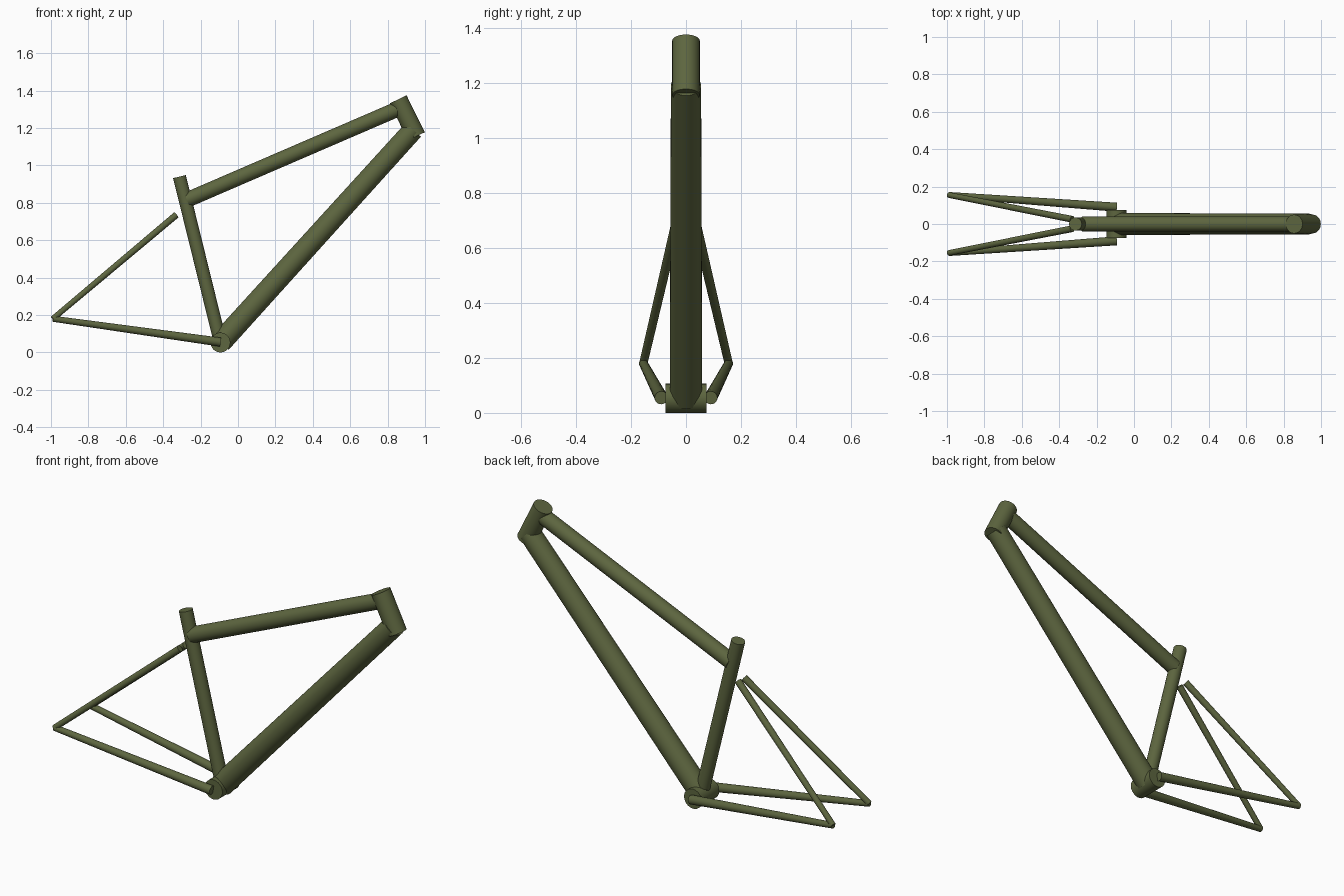
import bpy
import bmesh
from mathutils import Vector, Matrix

cube = bpy.data.objects.get("Cube")
if cube:
    bpy.data.objects.remove(cube, do_unlink=True)

# Single paint colour
OLIVE = (0.11, 0.132, 0.05, 1)
paint = bpy.data.materials.new("olive green paint")
paint.use_nodes = True
paint.diffuse_color = OLIVE
bsdf = next(n for n in paint.node_tree.nodes if n.type == 'BSDF_PRINCIPLED')
bsdf.inputs["Base Color"].default_value = OLIVE
bsdf.inputs["Roughness"].default_value = 0.6


def tube(name, start, end, r_start, r_end=None, sides=32):
    """Capped round tube between two points, optionally tapered."""
    start, end = Vector(start), Vector(end)
    axis = end - start
    turn = axis.to_track_quat('Z', 'Y').to_matrix().to_4x4()
    bm = bmesh.new()
    bmesh.ops.create_cone(
        bm, cap_ends=True, segments=sides, radius1=r_start,
        radius2=r_end or r_start, depth=axis.length,
        matrix=Matrix.Translation((start + end) / 2) @ turn)
    for face in bm.faces:
        face.smooth = len(face.verts) == 4
    for edge in bm.edges:
        edge.smooth = all(len(f.verts) == 4 for f in edge.link_faces)
    mesh = bpy.data.meshes.new(name)
    bm.to_mesh(mesh)
    bm.free()
    mesh.materials.append(paint)
    obj = bpy.data.objects.new(name, mesh)
    bpy.context.collection.objects.link(obj)
    return obj


# Main triangle
bracket = Vector((-0.094, 0, 0.053))
tube("bottom_bracket", bracket - Vector((0, 0.075, 0)),
     bracket + Vector((0, 0.075, 0)), 0.053)
tube("seat_tube", bracket, (-0.313, 0, 0.94), 0.035)
tube("head_tube", (0.954, 0, 1.155), (0.856, 0, 1.353), 0.05)
tube("top_tube", (-0.273, 0, 0.815), (0.863, 0, 1.305), 0.041)
tube("down_tube", bracket, (0.937, 0, 1.19), 0.059, 0.055)

# Paired rear stays meeting at the axle
for side, sign in (("left", 1), ("right", -1)):
    axle = (-0.99, 0.155 * sign, 0.18)
    tube("chain_stay_" + side, (-0.094, 0.09 * sign, 0.055), axle,
         0.024, 0.016, 24)
    tube("seat_stay_" + side, (-0.33, 0.025 * sign, 0.735), axle,
         0.018, 0.015, 24)
